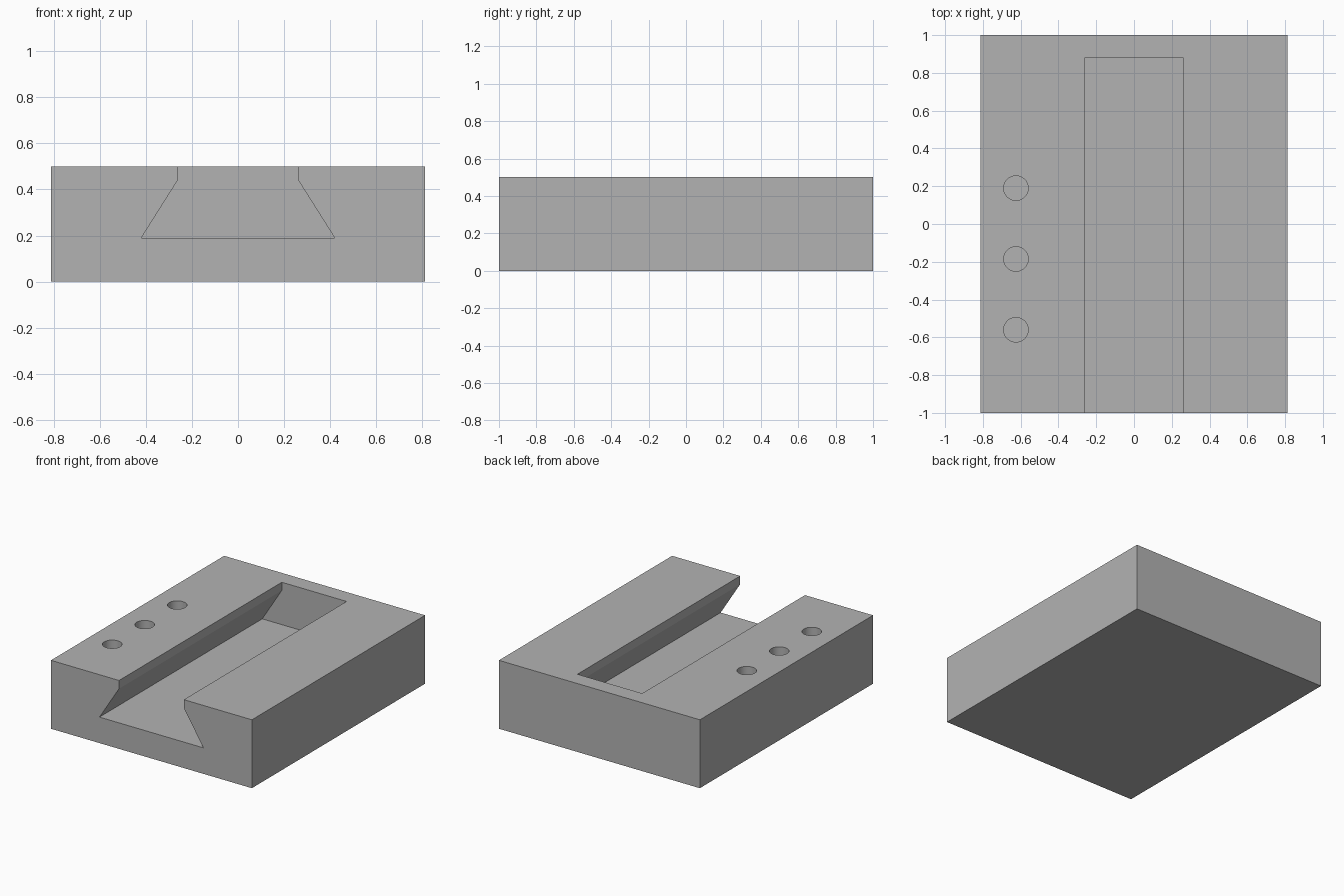
import bpy
import bmesh
import math
from mathutils import Matrix

cube = bpy.data.objects.get("Cube")
if cube:
    bpy.data.objects.remove(cube, do_unlink=True)

# Overall sizes
HALF_W, HALF_L, HEIGHT = 0.8125, 1.0, 0.5
SLOT_FLOOR, SLOT_LIP, SLOT_END = 0.19, 0.44, 0.88
HOLE_X, HOLE_R, HOLE_DEPTH = -0.625, 0.065, 0.31

grey = bpy.data.materials.new("plain grey")
grey.use_nodes = True
colour = (0.45, 0.45, 0.45, 1.0)
grey.diffuse_color = colour
grey.node_tree.nodes["Principled BSDF"].inputs["Base Color"].default_value = colour


def add_object(name, bm):
    bmesh.ops.recalc_face_normals(bm, faces=bm.faces[:])
    mesh = bpy.data.meshes.new(name)
    bm.to_mesh(mesh)
    bm.free()
    mesh.materials.append(grey)
    obj = bpy.data.objects.new(name, mesh)
    bpy.context.collection.objects.link(obj)
    return obj


def prism(name, profile, y0, y1):
    """Extrude an x-z profile along y."""
    bm = bmesh.new()
    face = bm.faces.new([bm.verts.new((x, y0, z)) for x, z in profile])
    ext = bmesh.ops.extrude_face_region(bm, geom=[face])
    verts = [v for v in ext["geom"] if isinstance(v, bmesh.types.BMVert)]
    bmesh.ops.translate(bm, verts=verts, vec=(0, y1 - y0, 0))
    return add_object(name, bm)


# Solid block
block = prism("dovetail_block",
              [(-HALF_W, 0), (HALF_W, 0), (HALF_W, HEIGHT), (-HALF_W, HEIGHT)],
              -HALF_L, HALF_L)

# Dovetail slot, open at the front and top
half = [(0.42, SLOT_FLOOR), (0.262, SLOT_LIP), (0.262, HEIGHT + 0.1)]
slot = prism("slot_cutter", half + [(-x, z) for x, z in reversed(half)],
             -HALF_L - 0.1, SLOT_END)
cutters = [slot]

# Row of three blind holes
for i, y in enumerate((-0.56, -0.185, 0.19)):
    bm = bmesh.new()
    depth = HOLE_DEPTH + 0.1
    bmesh.ops.create_cone(bm, cap_ends=True, segments=48,
                          radius1=HOLE_R, radius2=HOLE_R, depth=depth,
                          matrix=Matrix.Translation((HOLE_X, y, HEIGHT + 0.1 - depth / 2)))
    cutters.append(add_object(f"hole_cutter_{i + 1}", bm))

# Cut the slot and holes, then discard the cutters
bpy.context.view_layer.objects.active = block
for cutter in cutters:
    cutter.hide_render = True
    mod = block.modifiers.new(cutter.name, "BOOLEAN")
    mod.operation = "DIFFERENCE"
    mod.solver = "EXACT"
    mod.object = cutter
    bpy.ops.object.modifier_apply(modifier=mod.name)
    bpy.data.objects.remove(cutter, do_unlink=True)

# Smooth hole walls, crisp edges elsewhere
bpy.ops.object.select_all(action="DESELECT")
block.select_set(True)
bpy.ops.object.shade_smooth_by_angle(angle=math.radians(25))
